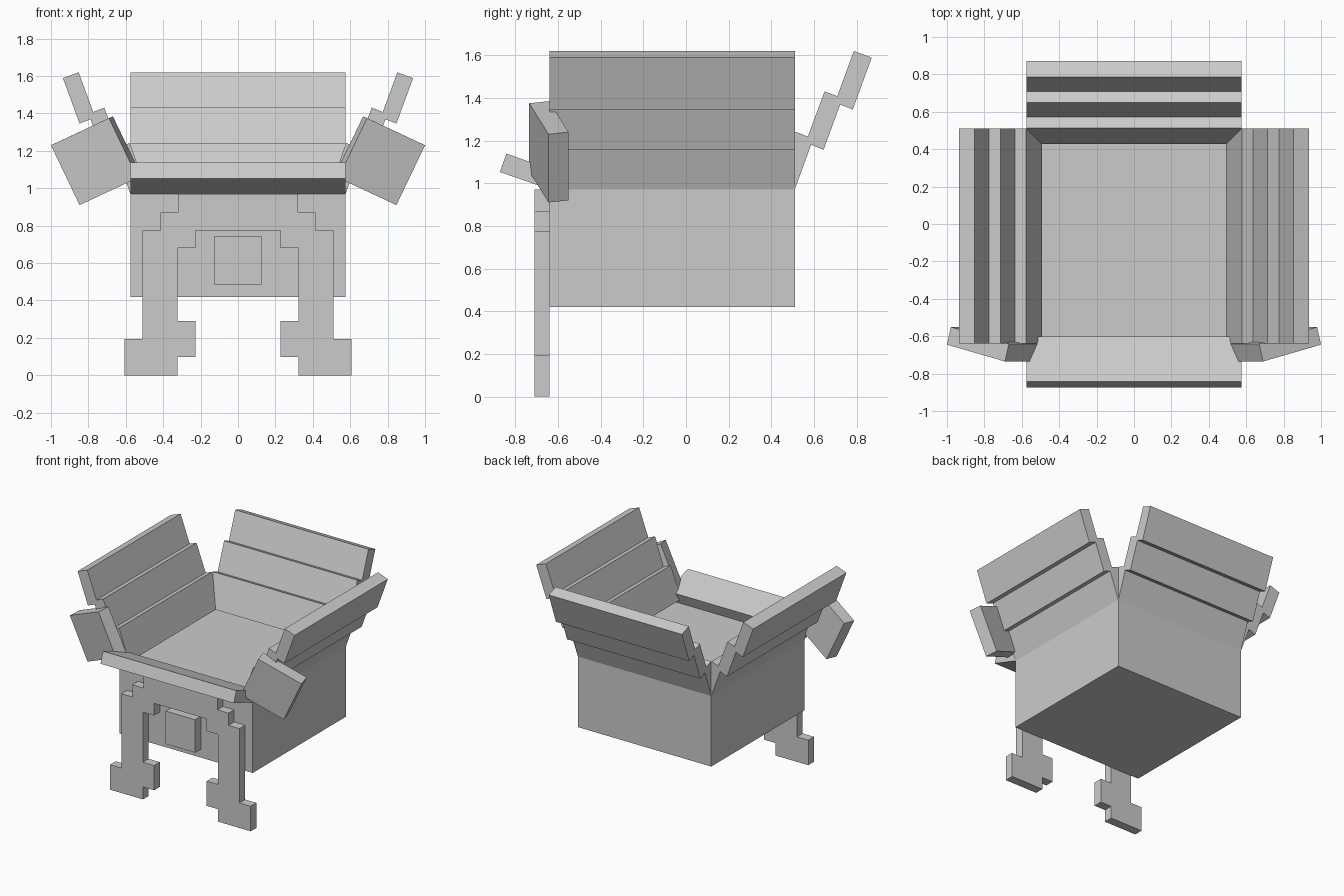
import bpy
from mathutils import Vector, Matrix

if "Cube" in bpy.data.objects:
    bpy.data.objects.remove(bpy.data.objects["Cube"])


def prism(name, base, sweep):
    """Solid made by sweeping a flat polygon of 3D points along a vector."""
    n = len(base)
    base = [Vector(p) for p in base]
    # orient the polygon so all faces point outward
    normal = Vector()
    for i in range(n):
        normal += base[i].cross(base[(i + 1) % n])
    sweep = Vector(sweep)
    if normal.dot(sweep) < 0:
        base.reverse()
    verts = base + [p + sweep for p in base]
    faces = [tuple(reversed(range(n))), tuple(range(n, 2 * n))]
    faces += [(i, (i + 1) % n, n + (i + 1) % n, n + i) for i in range(n)]
    mesh = bpy.data.meshes.new(name)
    mesh.from_pydata(verts, [], faces)
    obj = bpy.data.objects.new(name, mesh)
    bpy.context.collection.objects.link(obj)
    return obj


def box(name, lo, hi):
    (x0, y0, z0), (x1, y1, z1) = lo, hi
    return prism(name, [(x0, y0, z0), (x1, y0, z0), (x1, y1, z0), (x0, y1, z0)],
                 (0, 0, z1 - z0))


W = 0.575                       # half width of the body
FRONT, BACK, RIM = -0.64, 0.51, 0.97

# Body block
box("body", (-W, FRONT, 0.42), (W, BACK, RIM))

# Stepped flap profile: (distance outward from the body wall, height)
flap = [(0, 0.97), (0.077, 1.181), (0.135, 1.157), (0.213, 1.369),
        (0.272, 1.346), (0.361, 1.589), (0.277, 1.62), (0.199, 1.408),
        (0.14, 1.431), (0.061, 1.219), (0.003, 1.242), (-0.083, 1.0)]
prism("back_flap", [(-W, BACK + d, z) for d, z in flap], (2 * W, 0, 0))
for side, s in (("left", -1), ("right", 1)):
    prism(side + "_flap", [(s * (W + d), FRONT, z) for d, z in flap],
          (0, BACK - FRONT, 0))

# Single low slab at the front
lip = [(-0.635, 0.97), (-0.873, 1.053), (-0.842, 1.139), (-0.602, 1.054)]
prism("front_flap", [(-W, y, z) for y, z in lip], (2 * W, 0, 0))

# Tilted square blocks on the front corners
for side, s in (("left", -1), ("right", 1)):
    m = Matrix.Diagonal((s, 1, 1))
    p = m @ Vector((0.69, -0.735, 1.375))
    a = m @ Vector((0.31, 0.09, -0.145))
    b = m @ Vector((-0.153, 0, -0.32))
    prism(side + "_corner_block", [p, p + a, p + a + b, p + b],
          m @ Vector((-0.021, 0.094, 0.01)))

# Front arch with two legs: half outline, mirrored
half = [(0.32, 0.97), (0.32, 0.87), (0.415, 0.87), (0.415, 0.775),
        (0.51, 0.775), (0.51, 0.195), (0.607, 0.195), (0.607, 0),
        (0.323, 0), (0.323, 0.097), (0.227, 0.097), (0.227, 0.29),
        (0.323, 0.29), (0.323, 0.68), (0.227, 0.68), (0.227, 0.775)]
outline = half + [(-x, z) for x, z in reversed(half)]
prism("front_leg_arch", [(x, -0.71, z) for x, z in outline], (0, 0.07, 0))

# Latch plate in the middle of the arch
box("latch_plate", (-0.127, -0.71, 0.485), (0.127, FRONT, 0.742))
